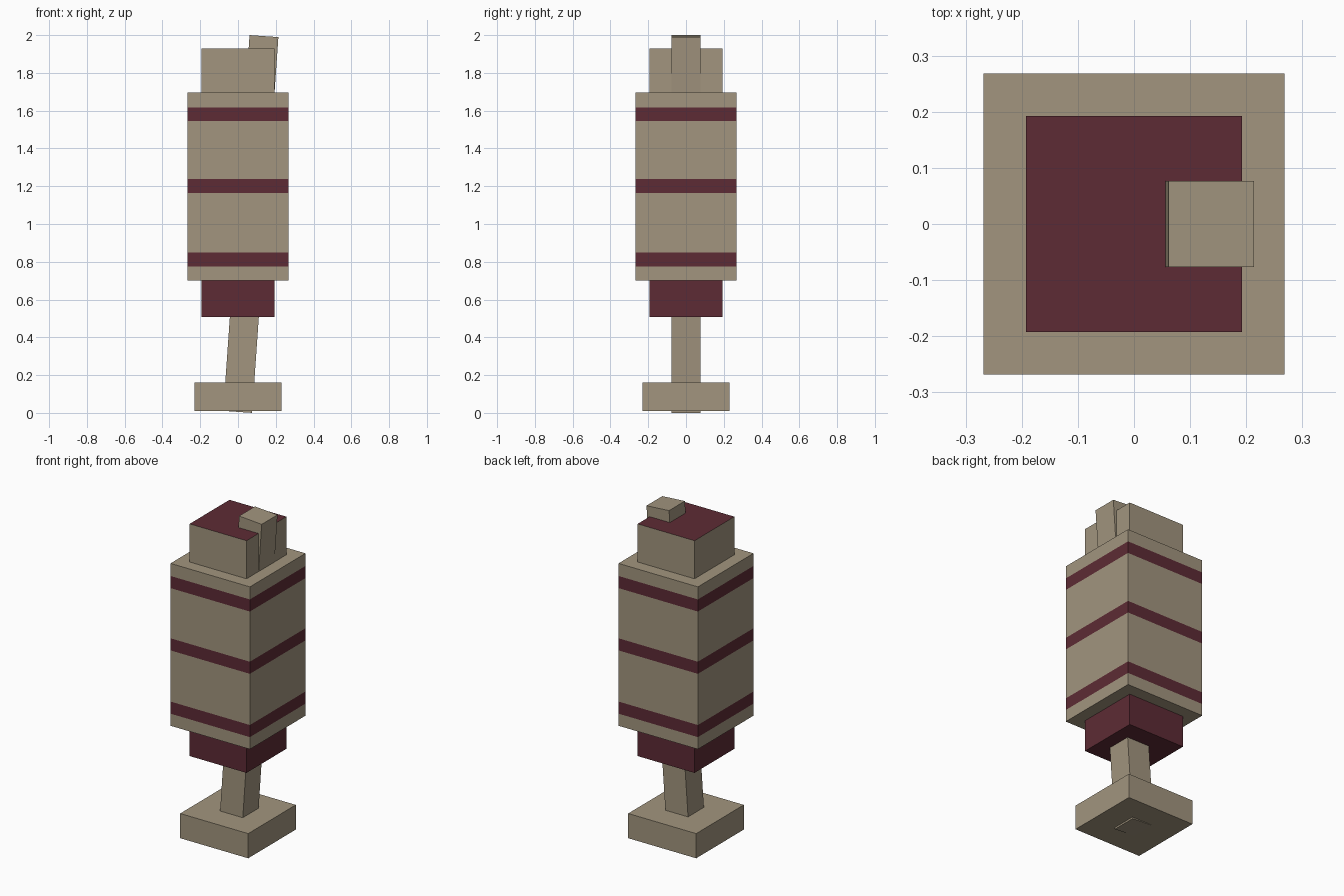
import bpy
import bmesh
import math

if "Cube" in bpy.data.objects:
    bpy.data.objects.remove(bpy.data.objects["Cube"], do_unlink=True)


def make_material(name, color):
    mat = bpy.data.materials.new(name)
    mat.use_nodes = True
    mat.diffuse_color = color
    mat.node_tree.nodes["Principled BSDF"].inputs["Base Color"].default_value = color
    return mat


tan = make_material("tan", (0.36, 0.30, 0.21, 1))
maroon = make_material("maroon", (0.11, 0.024, 0.035, 1))


def box(name, width, bottom, top, cuts=(), is_maroon=lambda face: False):
    """Square upright block, sliced at the cut heights, coloured by a face rule."""
    bm = bmesh.new()
    bmesh.ops.create_cube(bm, size=1)
    for v in bm.verts:
        v.co.x *= width
        v.co.y *= width
        v.co.z = top if v.co.z > 0 else bottom
    for z in cuts:
        bmesh.ops.bisect_plane(bm, geom=bm.verts[:] + bm.edges[:] + bm.faces[:],
                               plane_co=(0, 0, z), plane_no=(0, 0, 1))
    bm.normal_update()
    for face in bm.faces:
        face.material_index = int(is_maroon(face))
    mesh = bpy.data.meshes.new(name)
    bm.to_mesh(mesh)
    bm.free()
    mesh.materials.append(tan)
    mesh.materials.append(maroon)
    obj = bpy.data.objects.new(name, mesh)
    bpy.context.collection.objects.link(obj)
    return obj


# Square foot
box("base", 0.46, 0.01, 0.161)

# Maroon block under the body
box("lower_collar", 0.385, 0.508, 0.702, is_maroon=lambda f: True)

# Main body with three wrapped bands
bands = [(0.776, 0.85), (1.163, 1.237), (1.544, 1.618)]


def in_band(face):
    z = face.calc_center_median().z
    return any(low < z < high for low, high in bands)


box("striped_body", 0.537, 0.702, 1.695, [z for band in bands for z in band], in_band)

# Tan cap with a maroon top
box("cap", 0.385, 1.695, 1.928, is_maroon=lambda f: f.normal.z > 0.5)

# Leaning post through the whole stack
post = box("leaning_post", 0.153, -0.997, 0.997)
post.location = (0.068, 0, 1)
post.rotation_euler.y = math.radians(4)
